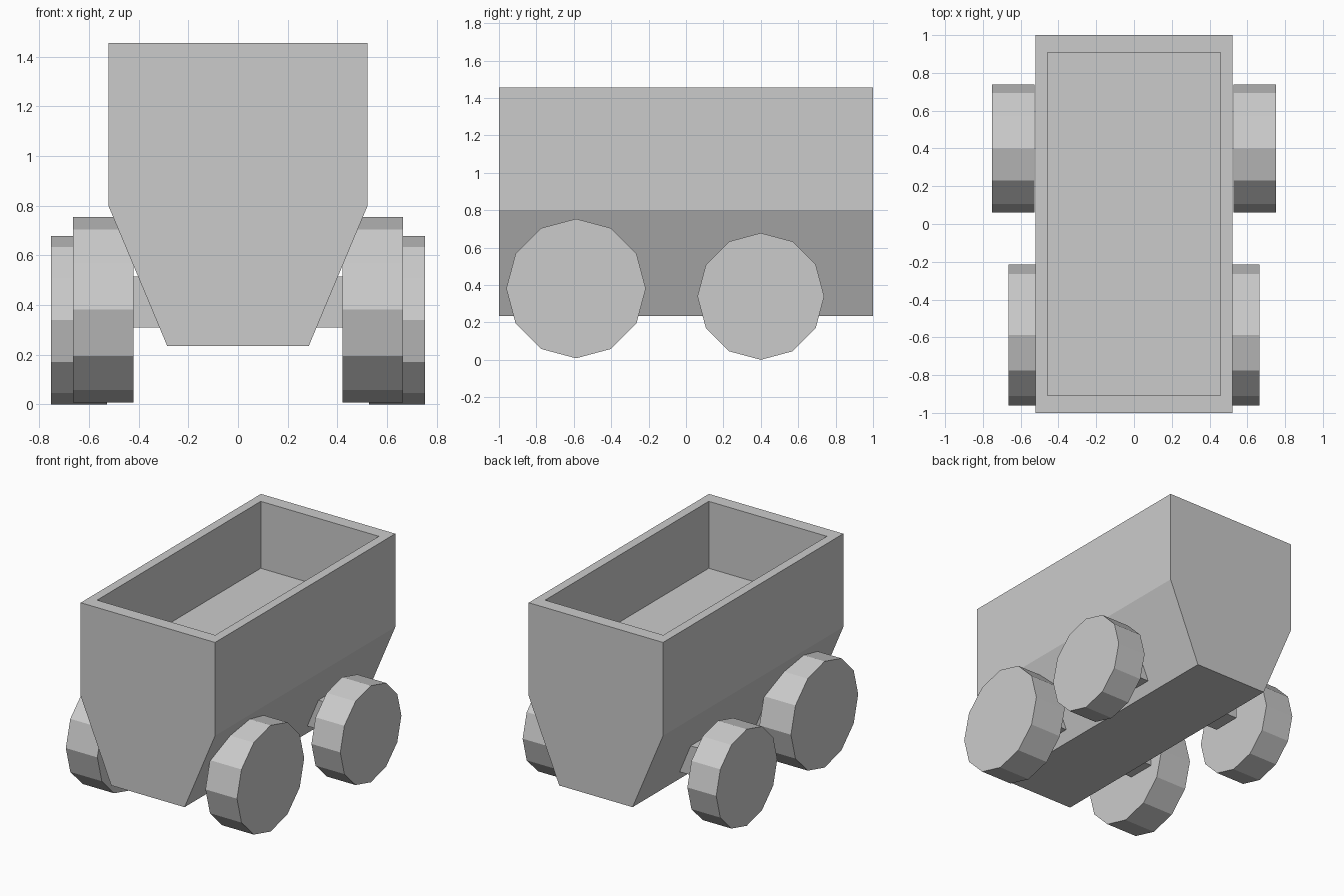
import bpy, bmesh
from math import pi
from mathutils import Matrix

if "Cube" in bpy.data.objects:
    bpy.data.objects.remove(bpy.data.objects["Cube"])


def add_object(name, bm):
    bmesh.ops.recalc_face_normals(bm, faces=bm.faces)
    mesh = bpy.data.meshes.new(name)
    bm.to_mesh(mesh)
    bm.free()
    obj = bpy.data.objects.new(name, mesh)
    bpy.context.collection.objects.link(obj)
    return obj


def box(name, centre, size):
    bm = bmesh.new()
    bmesh.ops.create_cube(bm, size=1, matrix=Matrix.Translation(centre) @ Matrix.Diagonal((*size, 1)))
    return add_object(name, bm)


def wheel(name, y, z, radius, x_in, x_out, side):
    # 12-sided cylinder lying along x
    bm = bmesh.new()
    place = Matrix.Translation((side * (x_in + x_out) / 2, y, z)) @ Matrix.Rotation(pi / 2, 4, 'Y')
    bmesh.ops.create_cone(bm, cap_ends=True, segments=12, radius1=radius, radius2=radius,
                          depth=x_out - x_in, matrix=place)
    return add_object(name, bm)


# Cart tub: cross-section extruded along y
profile = [(-0.522, 1.455), (-0.522, 0.80), (-0.285, 0.235),
           (0.285, 0.235), (0.522, 0.80), (0.522, 1.455)]
bm = bmesh.new()
section = bm.faces.new([bm.verts.new((x, -1, z)) for x, z in profile])
extruded = bmesh.ops.extrude_face_region(bm, geom=[section], use_keep_orig=True)
bmesh.ops.translate(bm, vec=(0, 2, 0),
                    verts=[v for v in extruded["geom"] if isinstance(v, bmesh.types.BMVert)])

# Load space: inset the top face and sink it to the floor level
bmesh.ops.recalc_face_normals(bm, faces=bm.faces)
top = max(bm.faces, key=lambda f: f.calc_center_median().z)
bmesh.ops.inset_region(bm, faces=[top], thickness=0.05)
for v in top.verts:
    v.co.x = 0.459 if v.co.x > 0 else -0.459
    v.co.y = 0.908 if v.co.y > 0 else -0.908
sunk = bmesh.ops.extrude_discrete_faces(bm, faces=[top])["faces"][0]
bmesh.ops.translate(bm, vec=(0, 0, -0.47), verts=list(sunk.verts))
add_object("cart_tub", bm)

# Square axle beams
for label, y in (("front", -0.425), ("rear", 0.42)):
    box(label + "_axle", (0, y, 0.412), (0.90, 0.205, 0.205))

# Wheels: larger pair at the front, smaller pair at the rear
for side, hand in ((-1, "left"), (1, "right")):
    wheel("front_wheel_" + hand, -0.588, 0.381, 0.373, 0.42, 0.665, side)
    wheel("rear_wheel_" + hand, 0.40, 0.339, 0.339, 0.528, 0.752, side)
